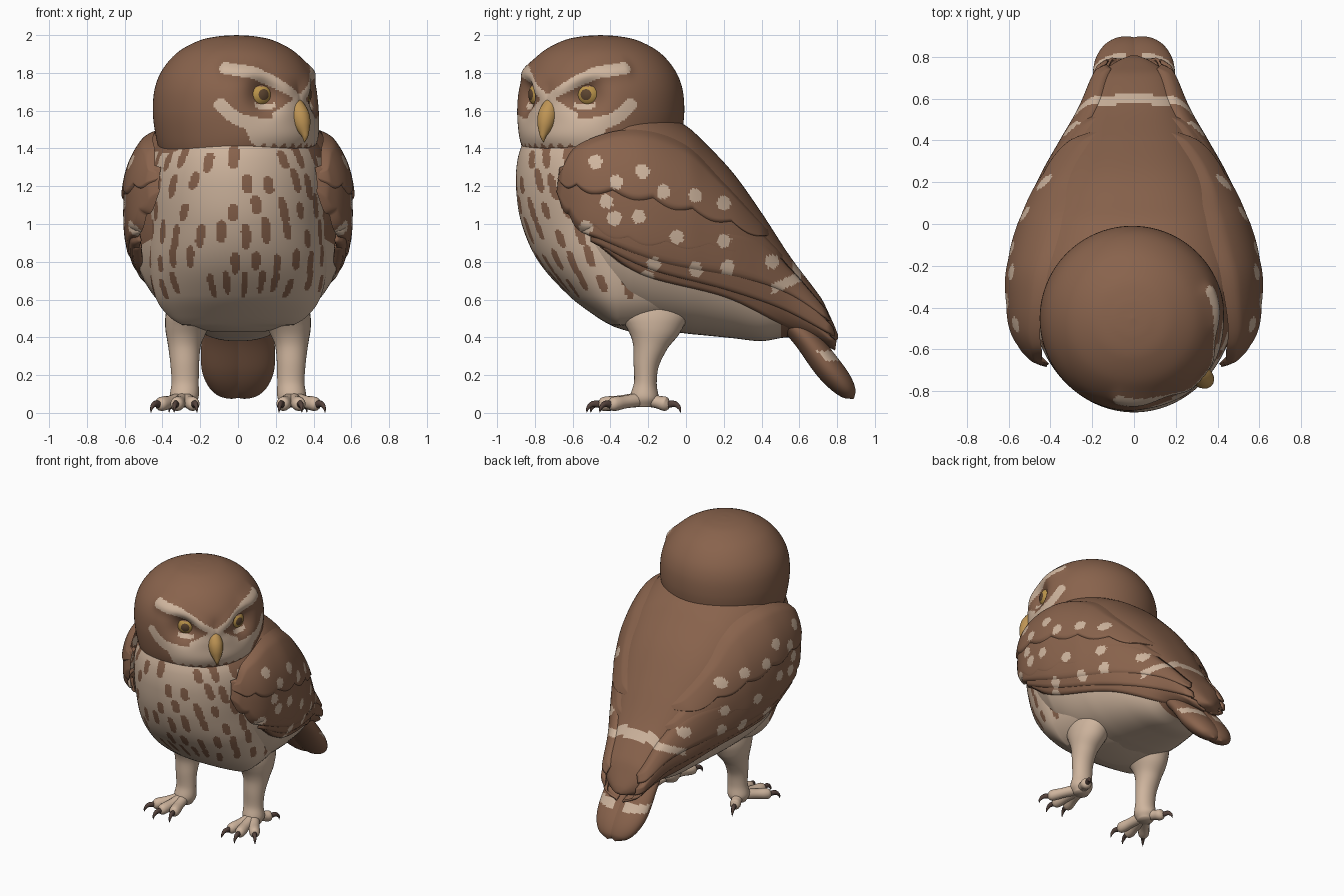
import bpy, bmesh, math, random
from mathutils import Vector

if "Cube" in bpy.data.objects:
    bpy.data.objects.remove(bpy.data.objects["Cube"])
random.seed(4)


def material(name, rgb):
    m = bpy.data.materials.new(name)
    m.diffuse_color = (*rgb, 1)
    m.use_nodes = True
    m.node_tree.nodes["Principled BSDF"].inputs["Base Color"].default_value = m.diffuse_color
    return m


BROWN = material("brown plumage", (0.25, 0.125, 0.073))
CREAM = material("cream plumage", (0.62, 0.46, 0.34))
YELLOW = material("yellow iris", (0.50, 0.30, 0.07))
HORN = material("beak horn", (0.52, 0.30, 0.09))
DARK = material("dark pupil", (0.11, 0.06, 0.03))
CLAW = material("claw", (0.09, 0.055, 0.045))


def spline(tab, x):
    """Smooth lookup in rows of (key, value, value...)."""
    x = min(max(x, tab[0][0]), tab[-1][0])
    i, n = 0, len(tab) - 1
    while i < n - 1 and x > tab[i + 1][0]:
        i += 1
    a, b, p, q = tab[i], tab[i + 1], tab[max(i - 1, 0)], tab[min(i + 2, n)]
    h = b[0] - a[0]
    t = (x - a[0]) / h
    out = []
    for k in range(1, len(a)):
        m0 = (b[k] - p[k]) / (b[0] - p[0]) * h
        m1 = (q[k] - a[k]) / (q[0] - a[0]) * h
        out.append((2*t**3 - 3*t*t + 1)*a[k] + (t**3 - 2*t*t + t)*m0
                   + (3*t*t - 2*t**3)*b[k] + (t**3 - t*t)*m1)
    return out


def along(pts, t):
    return spline([(i, *p) for i, p in enumerate(pts)], t * (len(pts) - 1))


def grid(name, nu, nv, fn, mats, rule=None, closed=False, thick=0):
    """Surface from fn(u, v); closed wraps around u; rule picks a material per face."""
    bm = bmesh.new()
    cols = nu if closed else nu + 1
    vs = [[bm.verts.new(fn(i / nu, j / nv)) for i in range(cols)] for j in range(nv + 1)]
    for j in range(nv):
        for i in range(nu):
            k = (i + 1) % cols
            bm.faces.new((vs[j][i], vs[j][k], vs[j + 1][k], vs[j + 1][i]))
    if closed:
        bm.faces.new(vs[0][::-1])
        bm.faces.new(vs[-1])
    bmesh.ops.recalc_face_normals(bm, faces=bm.faces)
    for f in bm.faces:
        f.smooth = True
        if rule:
            f.material_index = rule(f.calc_center_median())
    me = bpy.data.meshes.new(name)
    bm.to_mesh(me)
    bm.free()
    for m in mats:
        me.materials.append(m)
    ob = bpy.data.objects.new(name, me)
    bpy.context.collection.objects.link(ob)
    if thick:
        s = ob.modifiers.new("thickness", 'SOLIDIFY')
        s.thickness, s.offset = thick, 0
    return ob


def tube(name, rows, mats, side=(1, 0, 0), rule=None, n=20, steps=6):
    """Loft of ellipses along rows of (x, y, z, half width, half depth)."""
    side = Vector(side)

    def fn(u, v):
        p = along(rows, v)
        d = Vector(along(rows, min(v + .01, 1))[:3]) - Vector(along(rows, max(v - .01, 0))[:3])
        up = d.cross(side).normalized()
        a = u * math.tau
        return Vector(p[:3]) + side * math.cos(a) * max(p[3], .001) + up * math.sin(a) * max(p[4], .001)
    return grid(name, n, steps * (len(rows) - 1), fn, mats, rule, True)


def seg_dist(px, py, line):
    best = 9
    for (ax, ay), (bx, by) in zip(line, line[1:]):
        t = ((px-ax)*(bx-ax) + (py-ay)*(by-ay)) / ((bx-ax)**2 + (by-ay)**2)
        t = min(max(t, 0), 1)
        best = min(best, math.hypot(px - ax - t*(bx-ax), py - ay - t*(by-ay)))
    return best


# Breast and belly: horizontal slices (z, front y, back y, half width), streaked in brown
SLICES = [(.43, -.30, .0, .14), (.46, -.39, .08, .28), (.52, -.49, .2, .375), (.62, -.62, .38, .44),
          (.8, -.78, .38, .475), (1.0, -.87, .28, .48), (1.2, -.90, .12, .49), (1.35, -.89, .02, .47),
          (1.48, -.845, -.06, .40)]
streaks = []
for row in range(6):
    for k in range(-6, 7):
        if random.random() > .1:
            streaks.append((k*.13 + (row % 2)*.065 - .03 + random.uniform(-.02, .02),
                            1.34 - row*.132 + random.uniform(-.025, .025), random.uniform(.045, .072)))


def breast_point(u, v):
    z = .43 + 1.05 * v
    f, b, w = spline(SLICES, z)
    a = u * math.tau
    c = -.35 if f < -.4 else (f + b) / 2 - .05
    y = -math.cos(a)
    return (w * math.sin(a), c + y * ((c - f) if y < 0 else (b - c)), z)


def breast_rule(c):
    s = math.atan2(c.x, -(c.y + .35)) * .5
    if c.z > 1.445 - .28 * max(0, abs(c.x) - .15) + .015 * math.sin(40 * c.x):
        return 1
    if c.y > -.15 or c.z < .6:
        return 0
    for sx, sz, h in streaks:
        dz = c.z - sz
        if abs(dz) < h:
            lean = .3 * max(-1, min(1, 4 * sx)) * dz
            if ((s - sx + lean) / .026)**2 + (dz / h)**4 < 1:
                return 1
    return 0


grid("breast_and_belly", 290, 140, breast_point, [CREAM, BROWN], breast_rule, True)

# Back: vertical slices (y, top z, bottom z, half width over the wings)
BACK = [(-.7, 1.5, .78, .45), (-.6, 1.58, .66, .55), (-.5, 1.62, .58, .60), (-.35, 1.64, .5, .62),
        (-.2, 1.62, .45, .615), (0, 1.52, .42, .565), (.1, 1.43, .41, .525), (.25, 1.27, .395, .455),
        (.4, 1.06, .38, .37), (.55, .83, .40, .285), (.7, .63, .37, .225), (.82, .455, .32, .175)]
WING_EDGE = [(-.6, .95), (-.4, .86), (-.22, .74), (0, .68), (.3, .60), (.5, .48), (.56, .36)]


def wing_x(y, z):
    top, bot, w = spline(BACK, y)
    t = min(abs(z - (top + bot) / 2) / ((top - bot) / 2), .97)
    return w * (1 - t**2.4)**(1 / 2.4)


def back_point(u, v):
    y = -.55 + 1.355 * v
    top, bot, w = spline(BACK, y)
    w -= .05 + .1 * max(0, (-.3 - y) / .25)
    k = max(.02, (1 - v) / .06)**.5 if v > .94 else 1
    a = u * math.tau
    c, s = math.cos(a), math.sin(a)
    p = lambda q: math.copysign(abs(q)**(2 / 2.4), q)
    return (w * p(c) * k, y, (top + bot) / 2 + (top - bot) / 2 * p(s) * k)


def back_rule(c):
    if c.y < .5 and c.z < spline(WING_EDGE, c.y)[0] + .03:
        return 1
    return 1 if .585 < c.y + .03*abs(c.x)/.2 < .63 and c.z > .62 else 0


grid("back", 90, 90, back_point, [BROWN, CREAM], back_rule, True)

# Wings: overlapping layers, each between an upper and lower (y, z) edge, dotted in cream
DOTS = [(-.48, 1.33), (-.37, 1.22), (-.23, 1.28), (-.12, 1.17), (.05, 1.15), (.2, 1.11), (-.42, 1.12),
        (-.38, 1.03), (-.25, 1.04), (-.05, .93), (-.53, .98), (.2, .91), (-.17, .79), (-.21, .72),
        (.05, .76), (.22, .77), (.45, .8)]
LAYERS = [
    ("scapular_feathers", 0, 6, [(-.67, 1.27), (-.57, 1.42), (-.3, 1.50), (-.02, 1.43), (.2, 1.22), (.44, .96)],
     [(-.68, 1.24), (-.55, 1.19), (-.3, 1.15), (-.05, 1.09), (.2, 1.02), (.44, .94)]),
    ("wing_coverts", -.014, 7, [(-.67, 1.30), (-.5, 1.34), (-.2, 1.22), (.1, 1.12), (.3, 1.05), (.52, .83)],
     [(-.685, 1.17), (-.58, 1.01), (-.36, .91), (-.08, .88), (.25, .86), (.52, .80)]),
    ("upper_flight_feathers", -.022, 0, [(-.55, 1.04), (0, 1.0), (.35, .95), (.55, .76), (.74, .54)],
     [(-.55, .96), (-.15, .79), (.3, .70), (.55, .62), (.76, .49)]),
    ("middle_flight_feathers", -.03, 0, [(-.5, 1.0), (-.1, .87), (.3, .78), (.6, .63), (.775, .45)],
     [(-.5, .91), (-.2, .76), (.2, .65), (.5, .55), (.785, .41)]),
    ("lower_flight_feathers", -.038, 0, [(-.45, .96), (-.1, .80), (.3, .69), (.6, .54), (.79, .38)],
     [(-.45, .88), (-.23, .73), (.2, .615), (.5, .47), (.79, .33)])]


def wing_rule(c):
    for y, z in DOTS:
        if ((c.y - y) / .036)**2 + ((c.z - z) / .038)**2 < 1:
            return 1
    return 1 if .45 < c.y < .66 and abs(c.z - .655 - .42*(c.y - .45)) < .027 else 0


for name, off, scallops, upper, lower in LAYERS:
    for sgn, label in ((1, "right_"), (-1, "left_")):
        def wing_point(u, v):
            a, b = along(upper, u), along(lower, u)
            y, z = b[0] + (a[0] - b[0]) * v, b[1] + (a[1] - b[1]) * v
            if scallops:
                z -= .035 * abs(math.sin(math.pi * scallops * u)) * (1 - v)
            dive = .035 * max(0, 1 - min(v, 1 - v, 3 * u, 3 * (1 - u)) / .12)**2
            return (sgn * max(wing_x(y, z) + off - dive, .03), y, z)
        grid(label + name, 120, 30 if scallops else 14, wing_point, [BROWN, CREAM], wing_rule,
             thick=0 if scallops else .014)

# Tail feathers, barred on the upper side
for x in (-.06, .06):
    tube("tail_feather", [(x, .45, .56, .10, .04), (x, .62, .41, .13, .065), (x, .74, .255, .135, .072),
                          (x*.85, .815, .165, .118, .064), (x*.65, .865, .105, .078, .04),
                          (x*.55, .888, .075, .002, .002)],
         [BROWN, CREAM], n=40, steps=12,
         rule=lambda c: 1 if .275 < c.z < .33 and c.z > .27 - 1.2*(c.y - .74) and abs(c.x) > .03 else 0)

# Head: turned toward the right, with eye sockets and brow ridges
TURN = math.radians(50)
HX, HY = -.008, -.452
HEAD = [(.36, 1.30), (.405, 1.38), (.43, 1.48), (.443, 1.6), (.432, 1.72), (.39, 1.82),
        (.31, 1.91), (.2, 1.97), (.1, 1.993), (.001, 2.0)]
BROW = [(.02, 1.675), (.15, 1.75), (.27, 1.80), (.44, 1.825)]
CHEEK = [(.12, 1.52), (.22, 1.52), (.36, 1.55), (.42, 1.59), (.46, 1.63)]


def out(phi, r, z):
    return Vector((HX + r * math.sin(TURN + phi), HY - r * math.cos(TURN + phi), z))


def head_point(u, v):
    phi = (u - .5) * math.tau
    r, z = along(HEAD, v)
    a = abs(phi) * .43
    if a < .7 and 1.38 < z < 1.95:
        r -= .075 * math.exp(-((a - .22)**2 + (z - 1.68)**2) / .0085)
        r += .02 * math.exp(-(seg_dist(a, z, BROW) / .045)**2)
        r -= .02 * math.exp(-(a / .1)**2 - ((z - 1.68) / .06)**2)
        r += .018 * math.exp(-(a / .3)**2 - ((z - 1.46) / .07)**2)
    return out(phi, r, z)


def head_rule(c):
    phi = math.atan2(c.x - HX, HY - c.y) - TURN
    a = abs((phi + math.pi) % math.tau - math.pi) * .43
    z = c.z
    if a > .6 or z > 1.9:
        return 0
    if seg_dist(a, z, BROW) < .02 + .012 * min(1, a / .2) or seg_dist(a, z, CHEEK) < .034:
        return 1
    if z > 1.415 + .012 * math.sin(45 * phi) and z < 1.54 and a < .35 - .5 * (1.54 - z):
        return 1
    if a < .18 and 1.5 < z < 1.69 - .6 * a:
        return 1
    return 1 if abs(a - .21) < .06 and abs(z - 1.617 - 4*(a - .21)**2) < .014 else 0


grid("head", 290, 115, head_point, [BROWN, CREAM], head_rule, True)

# Eyes: yellow balls with a dark pupil and a slanted brown lid
for sgn in (1, -1):
    phi = sgn * .515
    c = out(phi, .332, 1.686)
    axis = out(phi * .85, 1.332, 1.67) - out(phi * .85, .332, 1.686)
    axis.normalize()
    side = axis.cross(Vector((0, 0, 1))).normalized()
    top = side.cross(axis)

    def eye_point(u, v):
        b, a = math.pi * min(max(v, .004), .996), u * math.tau
        return c + .072 * (axis * math.cos(b) + math.sin(b) * (side * math.cos(a) + top * math.sin(a)))

    def eye_rule(p):
        d = (p - c) / .072
        if d.dot(top) > .6 or d.dot(axis) < .45:
            return 2
        return 1 if d.dot(axis) > .9 else 0
    grid("eye", 40, 30, eye_point, [YELLOW, DARK, BROWN], eye_rule, True)

# Hooked beak
tube("beak", [(*out(0, d, z), w, h) for d, z, w, h in (
    (.375, 1.665, .012, .012), (.41, 1.635, .036, .036), (.435, 1.58, .05, .052), (.455, 1.525, .043, .045),
    (.472, 1.475, .021, .022), (.472, 1.45, .010, .011), (.468, 1.432, .001, .001))], [HORN],
    side=(math.cos(TURN), math.sin(TURN), 0))

# Legs, toes and claws
for s, label in ((1, "right_"), (-1, "left_")):
    tube(label + "leg", [(s*.22, -.16, .68, .12, .16), (s*.245, -.17, .54, .135, .19), (s*.27, -.175, .45, .115, .15),
                         (s*.283, -.19, .36, .088, .095), (s*.282, -.21, .26, .076, .068),
                         (s*.28, -.215, .16, .072, .06), (s*.285, -.22, .08, .076, .075),
                         (s*.285, -.22, .03, .05, .05)], [CREAM], n=32)
    for tx, ty in ((.235, -.43), (.325, -.45), (.415, -.395), (.335, -.10)):
        root = Vector((s*.285, -.22, .075))
        tip = Vector((s*tx, ty, .045))
        d = Vector((tip.x - root.x, tip.y - root.y, 0)).normalized()
        side = (d.y, -d.x, 0)
        mid = root.lerp(tip, .55)
        tube(label + "toe", [(*root, .042, .04), (*mid, .036, .034), (*root.lerp(tip, .85), .038, .038),
                             (*tip, .03, .032), (*(tip + d*.022), .002, .002)], [CREAM], side, n=16, steps=5)
        e = tip + d * .005
        tube(label + "claw", [(*e, .016, .02), (*(e + d*.04 + Vector((0, 0, .002))), .014, .016),
                              (*(e + d*.066 - Vector((0, 0, .02))), .008, .009),
                              (*(e + d*.072 - Vector((0, 0, .044))), .001, .001)], [CLAW], side, n=10, steps=4)
